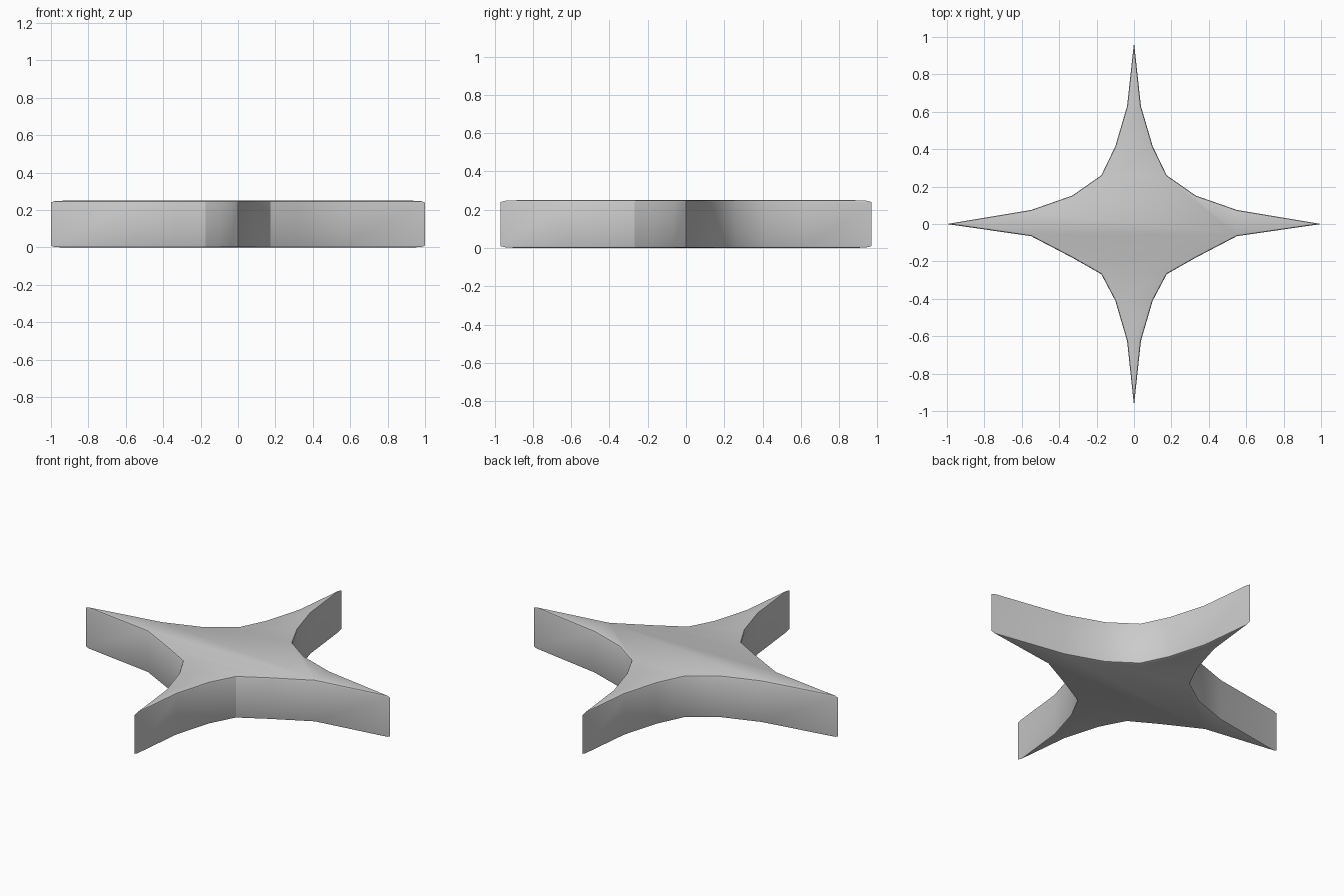
import bpy, bmesh

if "Cube" in bpy.data.objects:
    bpy.data.objects.remove(bpy.data.objects["Cube"])

# Half outline of the four-pointed star, from right tip over back tip is one side, front the other
back = [(0.55, 0.075), (0.33, 0.152), (0.175, 0.26), (0.1, 0.415), (0.037, 0.63)]
front = [(0.037, -0.625), (0.1, -0.41), (0.175, -0.268), (0.33, -0.18), (0.55, -0.065)]
right_side = front + [(1.0, 0.0)] + back
outline = [(0, -0.97)] + right_side + [(0, 0.97)] + [(-x, y) for x, y in reversed(right_side)]

# Star plate, extruded upward
height = 0.25
bm = bmesh.new()
face = bm.faces.new([bm.verts.new((x, y, 0)) for x, y in outline])
ext = bmesh.ops.extrude_face_region(bm, geom=[face])
top = [v for v in ext["geom"] if isinstance(v, bmesh.types.BMVert)]
bmesh.ops.translate(bm, verts=top, vec=(0, 0, height))
bmesh.ops.recalc_face_normals(bm, faces=bm.faces)

# Softened top and bottom rims
rims = [e for e in bm.edges if abs(e.verts[0].co.z - e.verts[1].co.z) < 1e-5]
bmesh.ops.bevel(bm, geom=rims, offset=0.01, offset_type='OFFSET', segments=2,
                profile=0.5, affect='EDGES', clamp_overlap=True)

mesh = bpy.data.meshes.new("star_plate")
bm.to_mesh(mesh)
bm.free()
star = bpy.data.objects.new("star_plate", mesh)
bpy.context.collection.objects.link(star)
bpy.context.view_layer.objects.active = star
star.select_set(True)
bpy.ops.object.shade_smooth_by_angle()
